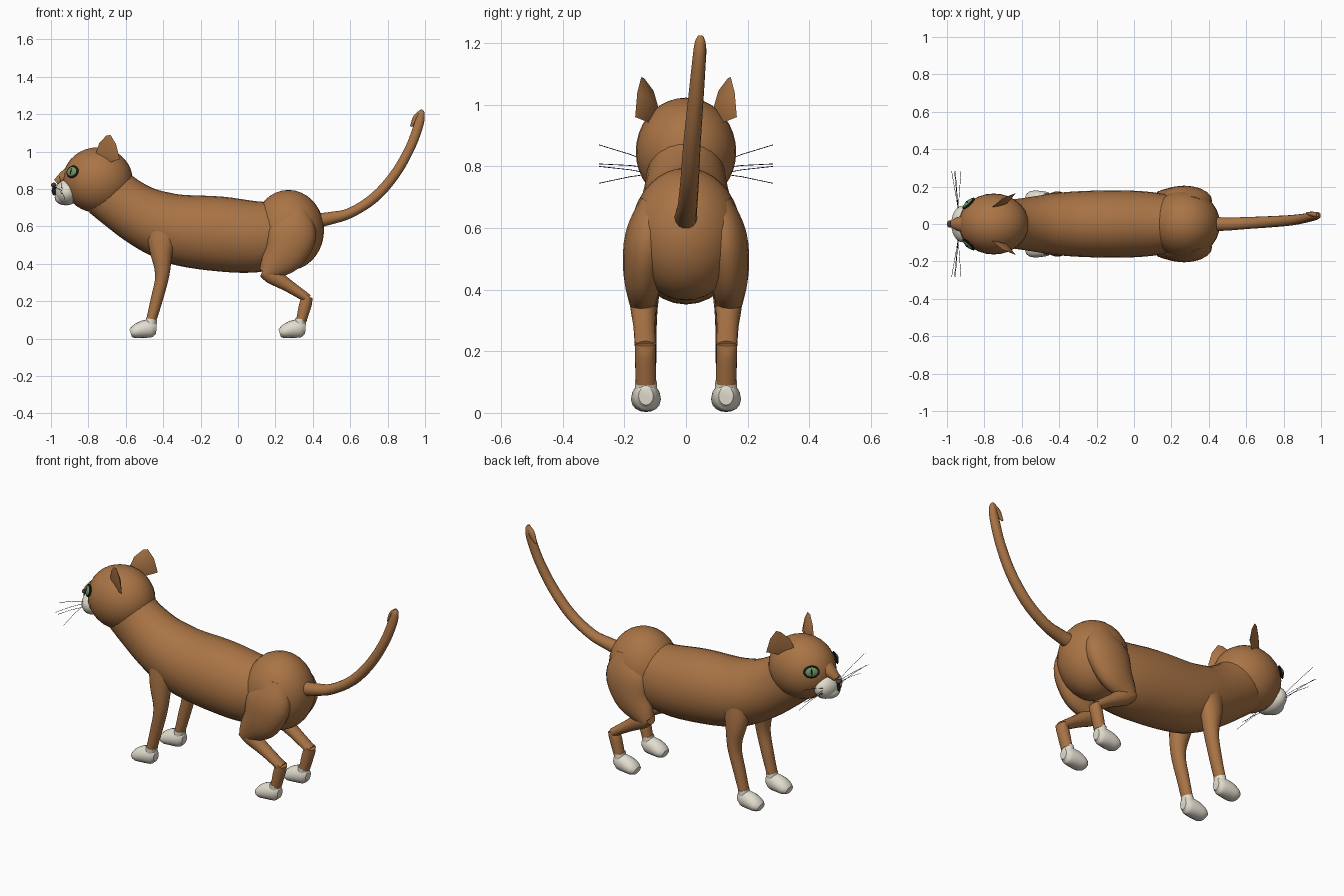
import bpy, bmesh, math
from mathutils import Vector, Matrix

cube = bpy.data.objects.get("Cube")
if cube:
    bpy.data.objects.remove(cube)


def material(name, r, g, b):
    m = bpy.data.materials.new(name)
    m.use_nodes = True
    m.diffuse_color = (r, g, b, 1)
    bsdf = m.node_tree.nodes["Principled BSDF"]
    bsdf.inputs["Base Color"].default_value = (r, g, b, 1)
    bsdf.inputs["Roughness"].default_value = 0.8
    return m


FUR = material("brown_fur", 0.40, 0.175, 0.06)
WHITE = material("white_fur", 0.76, 0.72, 0.62)
GREEN = material("green_iris", 0.16, 0.30, 0.13)
BLACK = material("black", 0.01, 0.01, 0.01)
NOSE = material("dark_nose", 0.09, 0.05, 0.04)
parts = []


def finish(name, bm, mat):
    bmesh.ops.recalc_face_normals(bm, faces=bm.faces)
    me = bpy.data.meshes.new(name)
    bm.to_mesh(me)
    bm.free()
    me.materials.append(mat)
    ob = bpy.data.objects.new(name, me)
    bpy.context.collection.objects.link(ob)
    parts.append(ob)
    return ob


def spline(points, steps):
    """Catmull-Rom through tuples of any length."""
    p = [Vector(q) for q in points]
    p = [2 * p[0] - p[1]] + p + [2 * p[-1] - p[-2]]
    out = []
    for a, b, c, d in zip(p, p[1:], p[2:], p[3:]):
        for i in range(steps):
            t = i / steps
            out.append(b + (c - a) * (t / 2) + (2 * a - 5 * b + 4 * c - d) * (t * t / 2)
                       + (3 * b - a - 3 * c + d) * (t ** 3 / 2))
    return out + [p[-2]]


def loft(name, stations, mat, sides=20, steps=4):
    """Elliptical tube; station = x, y, z, half width in y, half depth."""
    rows = spline(stations, steps)
    pts = [Vector(r[:3]) for r in rows]
    bm = bmesh.new()
    rings = []
    for i, r in enumerate(rows):
        tangent = pts[min(i + 1, len(pts) - 1)] - pts[max(i - 1, 0)]
        up = tangent.cross(Vector((0, 1, 0))).normalized()
        side = up.cross(tangent).normalized()
        ring = []
        for k in range(sides):
            a = math.tau * k / sides
            ring.append(bm.verts.new(pts[i] + side * math.cos(a) * r[3] + up * math.sin(a) * r[4]))
        rings.append(ring)
    for lo, hi in zip(rings, rings[1:]):
        for k in range(sides):
            j = (k + 1) % sides
            bm.faces.new((lo[k], lo[j], hi[j], hi[k]))
    bm.faces.new(rings[0])
    bm.faces.new(rings[-1])
    return finish(name, bm, mat)


def ball(name, centre, radii, mat, normal=None):
    bm = bmesh.new()
    rot = Vector(normal).to_track_quat('Z', 'Y').to_matrix().to_4x4() if normal else Matrix()
    bmesh.ops.create_uvsphere(bm, u_segments=28, v_segments=18, radius=1,
                              matrix=Matrix.Translation(centre) @ rot @ Matrix.Diagonal((*radii, 1)))
    return finish(name, bm, mat)


# Torso, rump and head
loft("torso", [(0.32, 0, 0.57, 0.13, 0.16), (0.1, 0, 0.545, 0.17, 0.19), (-0.1, 0, 0.56, 0.18, 0.20),
               (-0.3, 0, 0.58, 0.175, 0.19), (-0.42, 0, 0.615, 0.165, 0.175),
               (-0.52, 0, 0.66, 0.15, 0.16), (-0.62, 0, 0.725, 0.135, 0.15),
               (-0.70, 0, 0.79, 0.125, 0.15)], FUR, 28)
ball("rump", (0.27, 0, 0.58), (0.19, 0.18, 0.215), FUR)
ball("head", (-0.75, 0, 0.848), (0.187, 0.163, 0.175), FUR)

# Muzzle, nose and mouth
ball("muzzle", (-0.915, 0, 0.783), (0.062, 0.098, 0.07), WHITE)
ball("chin", (-0.925, 0, 0.755), (0.055, 0.06, 0.042), WHITE)
loft("nose_bridge", [(-0.84, 0, 0.90, 0.07, 0.06), (-0.92, 0, 0.87, 0.045, 0.035),
                     (-0.972, 0, 0.835, 0.022, 0.018)], FUR)
ball("nose", (-0.985, 0, 0.822), (0.015, 0.02, 0.012), NOSE)
ball("mouth_line", (-0.982, 0, 0.79), (0.014, 0.004, 0.025), BLACK)

# Tail with a curled tip
loft("tail", [(0.42, 0, 0.63, 0.038, 0.04), (0.5, 0, 0.645, 0.035, 0.034), (0.6, 0.005, 0.672, 0.032, 0.028),
              (0.73, 0.012, 0.755, 0.03, 0.028), (0.84, 0.02, 0.88, 0.028, 0.027),
              (0.92, 0.032, 1.02, 0.025, 0.026), (0.965, 0.042, 1.14, 0.022, 0.026),
              (0.981, 0.046, 1.20, 0.018, 0.018), (0.981, 0.047, 1.224, 0.008, 0.006)], FUR, 14)
loft("tail_tip", [(0.982, 0.047, 1.215, 0.012, 0.012), (0.955, 0.053, 1.18, 0.013, 0.02),
                  (0.925, 0.058, 1.135, 0.006, 0.006)], FUR, 12)

for s, label in ((-1, "left"), (1, "right")):
    def flip(rows):
        return [(r[0], s * r[1], *r[2:]) for r in rows]

    # Front leg
    loft(label + "_front_leg", flip([(-0.40, 0.10, 0.60, 0.06, 0.10), (-0.41, 0.122, 0.48, 0.052, 0.065),
                                     (-0.405, 0.132, 0.34, 0.040, 0.038), (-0.437, 0.13, 0.2, 0.034, 0.032),
                                     (-0.465, 0.13, 0.095, 0.033, 0.027)]), FUR)
    # Hind leg: thigh, shin and hock
    loft(label + "_thigh", flip([(0.30, 0.09, 0.68, 0.06, 0.08), (0.29, 0.125, 0.57, 0.073, 0.13),
                                 (0.25, 0.138, 0.46, 0.066, 0.115), (0.185, 0.14, 0.385, 0.05, 0.075),
                                 (0.15, 0.138, 0.345, 0.042, 0.045)]), FUR)
    loft(label + "_shin", flip([(0.13, 0.138, 0.36, 0.038, 0.03), (0.18, 0.138, 0.338, 0.042, 0.045),
                                (0.27, 0.135, 0.282, 0.036, 0.033), (0.375, 0.132, 0.213, 0.034, 0.024)]), FUR)
    loft(label + "_hock", flip([(0.378, 0.132, 0.226, 0.034, 0.022), (0.363, 0.132, 0.19, 0.034, 0.033),
                                (0.338, 0.13, 0.095, 0.033, 0.028)]), FUR)
    # White socks and paws
    for end, ankle in (("front", -0.462), ("hind", 0.335)):
        loft(f"{label}_{end}_sock", flip([(ankle, 0.13, 0.105, 0.035, 0.029),
                                          (ankle - 0.01, 0.13, 0.05, 0.036, 0.032)]), WHITE, 16)
        loft(f"{label}_{end}_paw", flip([(ankle + x, 0.13, z, w, h) for x, z, w, h in (
            (0.026, 0.055, 0.024, 0.03), (0.0, 0.056, 0.040, 0.048), (-0.05, 0.049, 0.048, 0.046),
            (-0.09, 0.036, 0.046, 0.035), (-0.112, 0.029, 0.032, 0.022))]), WHITE, 16)

    # Eye: rim, iris and slit pupil
    spot, out = (-0.885, s * 0.110, 0.892), (-0.66, s * 0.70, 0.25)
    ball(label + "_eye_rim", spot, (0.043, 0.034, 0.010), BLACK, out)
    ball(label + "_iris", spot, (0.037, 0.028, 0.014), GREEN, out)
    ball(label + "_pupil", spot, (0.008, 0.025, 0.016), BLACK, out)

    # Ear: hollow leaf, closed at the back
    rim = [(-0.765, 0.085, 0.975), (-0.742, 0.105, 1.045), (-0.705, 0.135, 1.085), (-0.682, 0.145, 1.09),
           (-0.652, 0.158, 1.04), (-0.632, 0.165, 0.96), (-0.69, 0.115, 0.94)]
    bm = bmesh.new()
    edge = [bm.verts.new(p) for p in flip(rim)]
    for push in (-0.006, 0.028):
        hub = bm.verts.new((-0.695 + push * 0.5, s * (0.130 - push * 0.85), 1.01))
        for a, b in zip(edge, edge[1:] + edge[:1]):
            bm.faces.new((a, b, hub))
    finish(label + "_ear", bm, FUR)

    # Whiskers
    for i, (x, z) in enumerate(((-0.955, 0.87), (-0.975, 0.808), (-0.925, 0.745), (-0.96, 0.80))):
        cu = bpy.data.curves.new(f"{label}_whisker_{i + 1}", 'CURVE')
        cu.dimensions = '3D'
        cu.bevel_depth = 0.0012
        cu.bevel_resolution = 0
        line = cu.splines.new('POLY')
        line.points.add(2)
        root, tip = Vector((-0.94, s * 0.08, 0.80 - 0.01 * i)), Vector((x, s * 0.283, z))
        for pt, co in zip(line.points, (root, (root + tip) / 2 + Vector((0, 0, 0.004)), tip)):
            pt.co = (*co, 1)
        cu.materials.append(BLACK)
        bpy.context.collection.objects.link(bpy.data.objects.new(cu.name, cu))

# Smooth shading with sharp creases kept
bpy.ops.object.select_all(action='DESELECT')
for ob in parts:
    ob.select_set(True)
bpy.context.view_layer.objects.active = parts[0]
bpy.ops.object.shade_smooth_by_angle(angle=math.radians(50))
